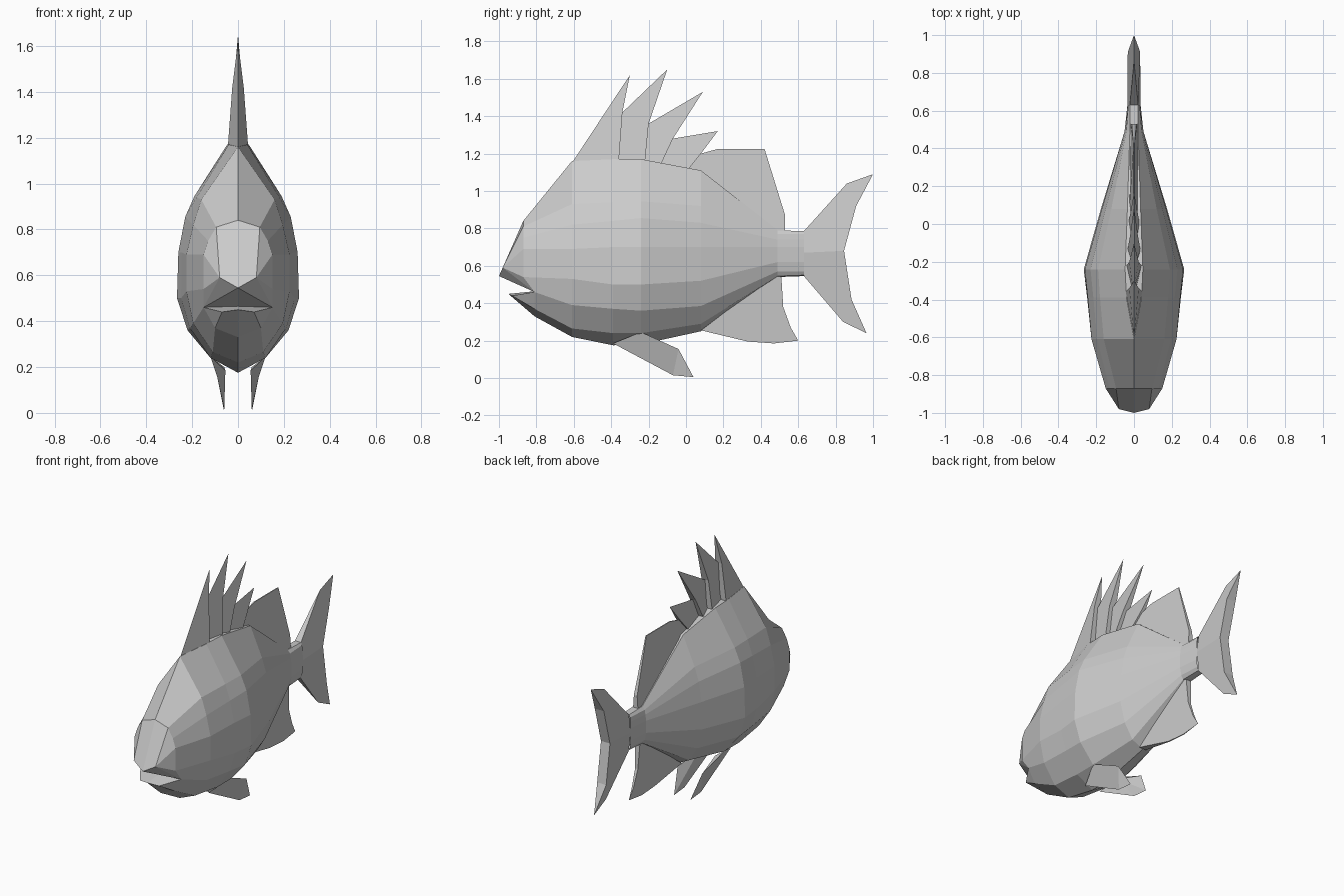
import bpy, bmesh

grey = bpy.data.materials.new("light grey")
grey.diffuse_color = (0.6, 0.6, 0.6, 1)


def make(name, verts, faces, mirror=False):
    """Clean flat-shaded mesh, optionally mirrored across x."""
    bm = bmesh.new()
    vs = [bm.verts.new(v) for v in verts]
    for f in faces:
        bm.faces.new([vs[i] for i in f])
    if mirror:
        dup = bmesh.ops.duplicate(bm, geom=bm.verts[:] + bm.edges[:] + bm.faces[:])["geom"]
        for v in dup:
            if isinstance(v, bmesh.types.BMVert):
                v.co.x *= -1
        bmesh.ops.reverse_faces(bm, faces=[f for f in dup if isinstance(f, bmesh.types.BMFace)])
    bmesh.ops.remove_doubles(bm, verts=bm.verts[:], dist=0.0005)
    bmesh.ops.dissolve_degenerate(bm, edges=bm.edges[:], dist=0.0005)
    bmesh.ops.recalc_face_normals(bm, faces=bm.faces[:])
    me = bpy.data.meshes.new(name)
    bm.to_mesh(me)
    bm.free()
    me.materials.append(grey)
    ob = bpy.data.objects.new(name, me)
    bpy.context.collection.objects.link(ob)
    return ob


def blade(name, outline):
    """Symmetric fin from (y, z, half thickness) outline points."""
    n = len(outline)
    verts = [(w, y, z) for y, z, w in outline] + [(-w, y, z) for y, z, w in outline]
    faces = [list(range(n)), list(range(2 * n - 1, n - 1, -1))]
    for i in range(n):
        j = (i + 1) % n
        if outline[i][2] or outline[j][2]:
            faces.append((i, n + i, n + j, j))
    return make(name, verts, faces)


# Body: half cross-sections (x, z) from back ridge to belly, at each y
rings = [
    (-0.61, [(0, 1.16), (.16, .93), (.195, .82), (.225, .69), (.225, .53), (.195, .39), (.11, .265), (0, .22)]),
    (-0.39, [(.04, 1.17), (.18, .94), (.215, .84), (.245, .70), (.248, .50), (.21, .37), (.12, .24), (0, .175)]),
    (-0.24, [(.047, 1.17), (.19, .945), (.23, .855), (.26, .70), (.266, .50), (.22, .36), (.12, .24), (0, .18)]),
    (0.08, [(.035, 1.11), (.12, .92), (.15, .83), (.17, .70), (.175, .52), (.14, .385), (.08, .29), (0, .25)]),
    (0.49, [(.022, .79), (.04, .77), (.045, .74), (.05, .70), (.05, .62), (.04, .57), (.025, .545), (0, .54)]),
    (0.63, [(.022, .785), (.03, .77), (.033, .74), (.035, .70), (.035, .62), (.03, .57), (.02, .55), (0, .545)]),
]
# Head ring, with the mouth corner as its sixth point
head = [(0, -.87, .84), (0, -.87, .84), (.095, -.87, .81), (.13, -.87, .75), (.15, -.87, .69),
        (.15, -.87, .54), (.15, -.81, .46), (.10, -.81, .37), (0, -.81, .33)]
verts = list(head)
for y, pts in rings:
    verts.append((0, y, pts[0][1]))
    verts += [(x, y, z) for x, z in pts]
N = 9
faces = [(r * N + i, r * N + i + 1, (r + 1) * N + i + 1, (r + 1) * N + i)
         for r in range(len(rings)) for i in range(N - 1)]
# Snout, lips and mouth cavity
s = len(verts)
SIDE, UPPER, INNER, JAW, LIP = range(s, s + 5)
verts += [(.08, -.98, .59), (0, -1, .545), (0, -.80, .465), (0, -.95, .45), (.07, -.93, .44)]
faces += [(1, 2, SIDE, UPPER), (2, 3, 4, SIDE), (4, 5, SIDE), (5, 6, SIDE), (SIDE, 6, UPPER),
          (UPPER, 6, INNER), (INNER, 6, LIP, JAW), (JAW, LIP, 7, 8), (LIP, 6, 7)]
make("body", verts, faces, mirror=True)

# Spiny front dorsal fin: overlapping wedges with a sharp leading edge
spines = [
    [(-.61, 1.15, 0), (-.30, 1.62, 0), (-.34, 1.42, .025), (-.36, 1.15, .045)],
    [(-.39, 1.15, 0), (-.34, 1.42, 0), (-.10, 1.65, 0), (-.20, 1.36, .025), (-.22, 1.15, .04)],
    [(-.25, 1.15, 0), (-.20, 1.36, 0), (.09, 1.53, 0), (-.07, 1.28, .022), (-.14, 1.13, .035)],
    [(-.19, 1.13, 0), (-.07, 1.28, 0), (.17, 1.32, 0), (.08, 1.20, .015), (.0, 1.10, .03)],
]
for i, sp in enumerate(spines):
    blade("dorsal_spine_%d" % (i + 1), sp)

# Soft rear dorsal fin
blade("rear_dorsal_fin", [(.0, 1.10, .02), (.08, 1.20, .004), (.17, 1.225, .003), (.42, 1.225, .003),
                          (.53, .87, .012), (.53, .78, .018), (.47, .78, .018), (.08, 1.07, .025)])
# Anal fin
blade("anal_fin", [(.08, .255, .025), (.33, .195, .004), (.47, .185, .003), (.60, .20, 0),
                   (.56, .27, .006), (.52, .38, .01), (.51, .54, .018), (.47, .55, .02)])
# Tail fin, thick along its trailing edge: two lobes sharing the middle
blade("tail_upper_lobe", [(.63, .67, .035), (.63, .785, .022), (.86, 1.04, 0), (1.0, 1.09, 0),
                          (.91, .92, .033), (.845, .68, .033)])
blade("tail_lower_lobe", [(.63, .67, .035), (.845, .68, .033), (.885, .42, .033), (.965, .24, 0),
                          (.84, .30, 0), (.63, .545, .02)])

# Pair of pelvic fins, folded along an inner ridge
make("pelvic_fins",
     [(.055, -.39, .185), (.12, -.24, .245), (.09, -.04, .155), (.06, .04, .005), (.06, -.07, .015),
      (.06, -.22, .20)],
     [(0, 1, 2, 4), (2, 3, 4), (0, 4, 5), (4, 3, 5), (3, 2, 5), (2, 1, 5), (1, 0, 5)], mirror=True)
